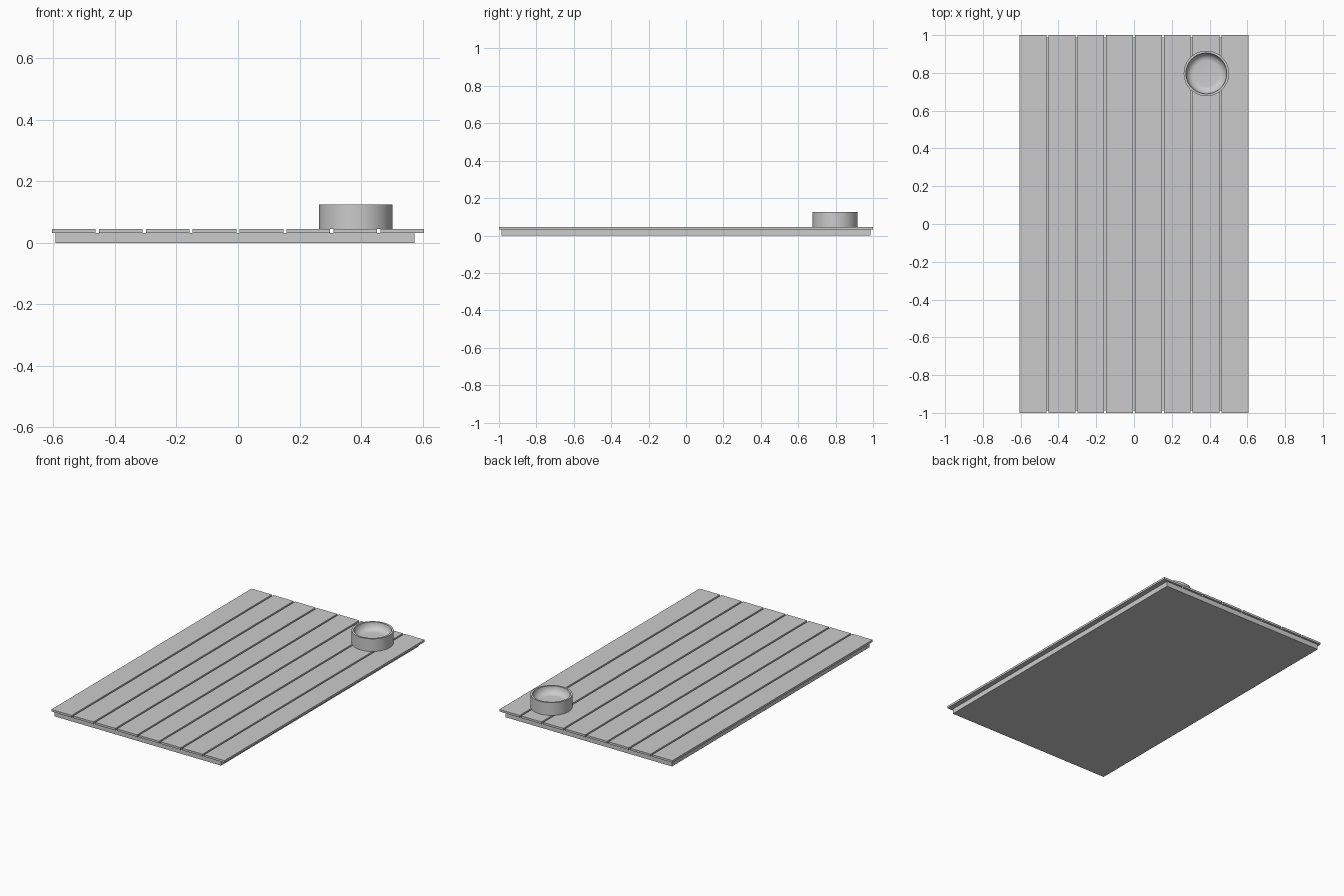
import bpy, bmesh, math

if "Cube" in bpy.data.objects:
    bpy.data.objects.remove(bpy.data.objects["Cube"])


def finish(name, bm):
    bmesh.ops.recalc_face_normals(bm, faces=bm.faces)
    mesh = bpy.data.meshes.new(name)
    bm.to_mesh(mesh)
    bm.free()
    obj = bpy.data.objects.new(name, mesh)
    bpy.context.collection.objects.link(obj)
    return obj


def box(name, x0, x1, y0, y1, z0, z1):
    bm = bmesh.new()
    bmesh.ops.create_cube(bm, size=1)
    for v in bm.verts:
        v.co = (x1 if v.co.x > 0 else x0, y1 if v.co.y > 0 else y0, z1 if v.co.z > 0 else z0)
    return finish(name, bm)


def lathe(name, profile, centre, sides):
    bm = bmesh.new()
    verts = [bm.verts.new((r, 0, z)) for r, z in profile]
    edges = [bm.edges.new(pair) for pair in zip(verts, verts[1:])]
    bmesh.ops.spin(bm, geom=verts + edges, cent=(0, 0, 0), axis=(0, 0, 1),
                   angle=2 * math.pi, steps=sides)
    bmesh.ops.remove_doubles(bm, verts=bm.verts, dist=1e-5)
    obj = finish(name, bm)
    obj.location = centre
    return obj


# Base slab under the boards, slightly inset
box("base_slab", -0.593, 0.573, -0.987, 0.987, 0, 0.032)

# Eight long boards with narrow gaps
half, gap, count = 0.605, 0.011, 8
width = (2 * half - gap * (count - 1)) / count
for i in range(count):
    x = -half + i * (width + gap)
    box(f"board_{i + 1}", x, x + width, -1, 1, 0.032, 0.045)

# Round dish with straight outer wall and a rounded hollow
profile = [(0, 0), (0.12, 0), (0.12, 0.08), (0.108, 0.08)]
for i in range(1, 8):
    a = math.radians(90 * i / 7)
    profile.append((0.068 + 0.04 * math.cos(a), 0.08 - 0.045 * math.sin(a)))
profile.append((0, 0.035))
dish = lathe("dish", profile, (0.383, 0.797, 0.045), 48)

# Smooth shading with sharp rims
bpy.context.view_layer.objects.active = dish
dish.select_set(True)
bpy.ops.object.shade_smooth_by_angle(angle=math.radians(35))
